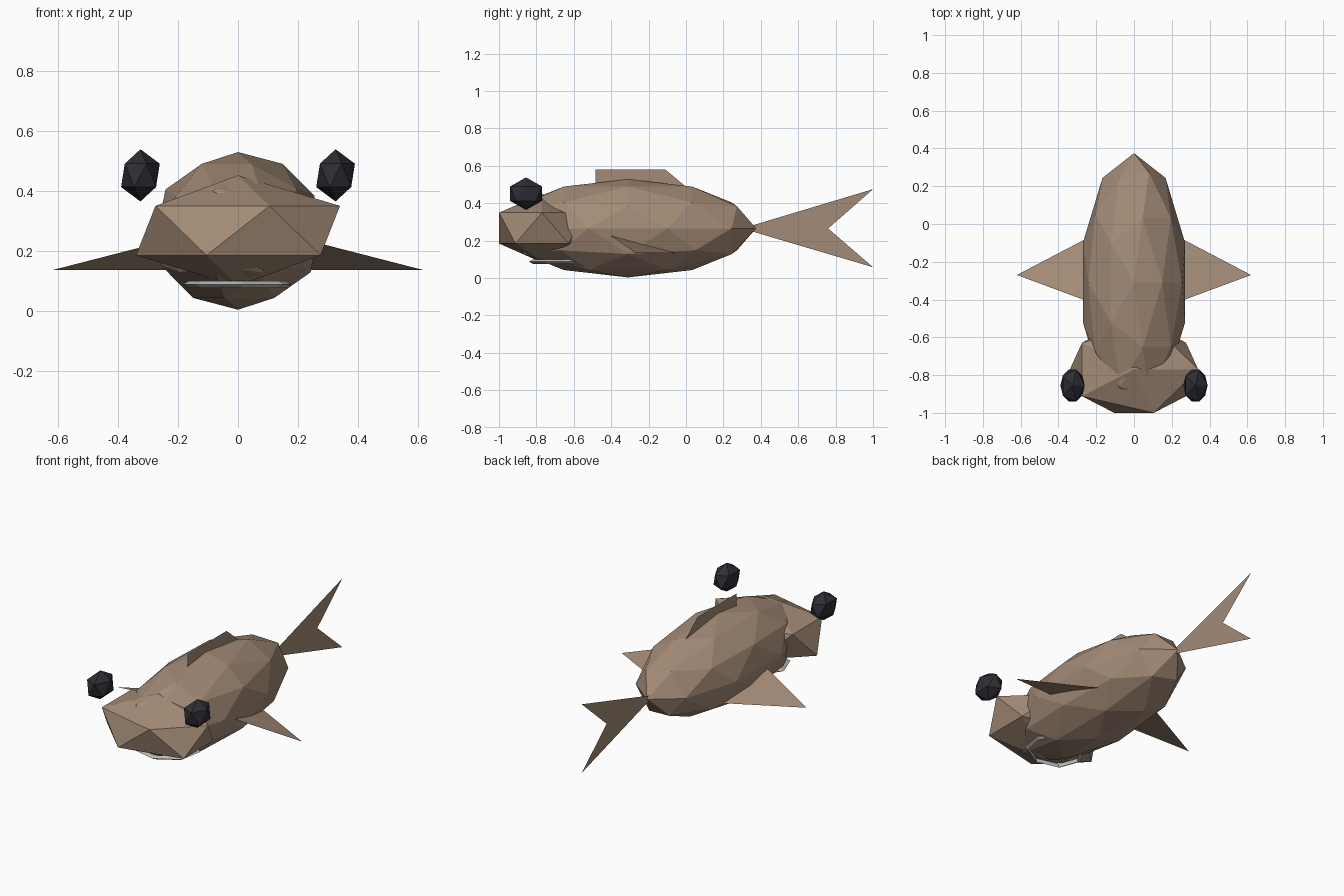
import bpy, math

if "Cube" in bpy.data.objects:
    bpy.data.objects.remove(bpy.data.objects["Cube"])


def material(name, rgb):
    m = bpy.data.materials.new(name)
    m.diffuse_color = (*rgb, 1)
    m.use_nodes = True
    m.node_tree.nodes["Principled BSDF"].inputs["Base Color"].default_value = m.diffuse_color
    return m


BROWN = material("brown_scales", (0.37, 0.26, 0.185))
BLACK = material("dark_eye", (0.027, 0.027, 0.036))
GREY = material("pale_grey_lip", (0.5, 0.49, 0.47))


def finish(name, mat, size):
    ob = bpy.context.object
    ob.name = name
    ob.scale = size
    bpy.ops.object.transform_apply(location=False, rotation=False, scale=True)
    ob.data.materials.append(mat)
    return ob


def faceted_ball(name, subdivisions, centre, size, mat):
    bpy.ops.mesh.primitive_ico_sphere_add(subdivisions=subdivisions, radius=1, location=centre)
    return finish(name, mat, size)


def flat_fin(name, points, faces):
    me = bpy.data.meshes.new(name)
    me.from_pydata(points, [], faces)
    me.materials.append(BROWN)
    ob = bpy.data.objects.new(name, me)
    bpy.context.collection.objects.link(ob)
    return ob


# Body and blunt head
faceted_ball("body", 2, (0, -0.31, 0.266), (0.284, 0.685, 0.2625), BROWN)
faceted_ball("head", 1, (0, -0.77, 0.267), (0.38, 0.27, 0.184), BROWN)

# Paired eyes and side fins
for side, label in ((-1, "left"), (1, "right")):
    faceted_ball(label + "_eye", 1, (side * 0.325, -0.855, 0.451), (0.072, 0.1, 0.087), BLACK)
    flat_fin(label + "_side_fin",
             [(side * 0.2, -0.426, 0.243), (side * 0.2, -0.05, 0.135), (side * 0.62, -0.27, 0.135)],
             [(0, 1, 2) if side < 0 else (0, 2, 1)])

# Back fin and forked tail
flat_fin("back_fin", [(0, -0.485, 0.48), (0, 0.01, 0.48), (0, -0.11, 0.58), (0, -0.485, 0.58)],
         [(0, 1, 2, 3)])
flat_fin("tail_fin", [(0, 0.3, 0.265), (0, 1.0, 0.058), (0, 0.76, 0.265), (0, 1.0, 0.475)],
         [(0, 1, 2), (0, 2, 3)])

# Mouth rim showing under the head
bpy.ops.mesh.primitive_torus_add(major_segments=7, minor_segments=3, major_radius=1,
                                 minor_radius=0.09, location=(0, -0.68, 0.088),
                                 rotation=(0, 0, math.radians(20)))
finish("mouth_rim", GREY, (0.175, 0.145, 0.15))
